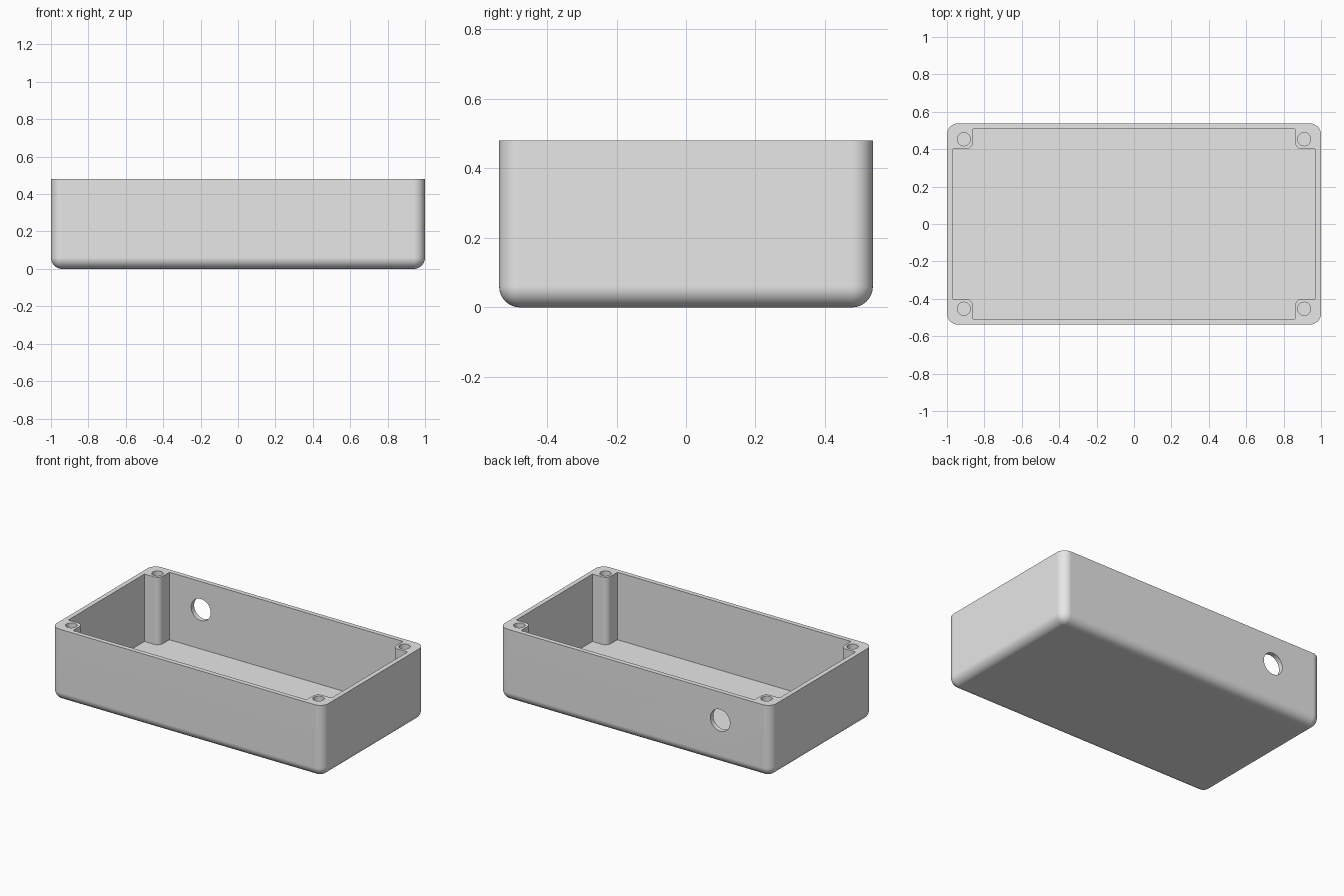
import bpy, bmesh, math
from math import cos, sin, pi
from mathutils import Matrix

cube = bpy.data.objects.get("Cube")
if cube:
    bpy.data.objects.remove(cube, do_unlink=True)

HX, HY, H = 1.0, 0.538, 0.48      # outer half sizes and height
R = 0.06                          # outer corner and bottom rounding
WALL = 0.031
POST_X, POST_Y, POST_R = 0.86, 0.40, 0.04
SCREW_X, SCREW_Y = 0.91, 0.453
STEPS = 10

grey = bpy.data.materials.new("light grey plastic")
grey.use_nodes = True
grey.diffuse_color = (0.8, 0.8, 0.8, 1)
grey.node_tree.nodes["Principled BSDF"].inputs["Base Color"].default_value = (0.8, 0.8, 0.8, 1)


def four_corners(quarter):
    """Repeat the points of the +x +y corner around the outline."""
    out = []
    for sx, sy in ((1, 1), (-1, 1), (-1, -1), (1, -1)):
        pts = [(x * sx, y * sy) for x, y in quarter]
        out += pts if sx == sy else pts[::-1]
    return out


def arc(cx, cy, r, start, end):
    angles = [start + (end - start) * i / STEPS for i in range(STEPS + 1)]
    return [(cx + r * cos(a), cy + r * sin(a)) for a in angles]


def loft(name, rings, matrix=Matrix()):
    """Closed solid through rings given as (outline, z)."""
    bm = bmesh.new()
    loops = [[bm.verts.new((x, y, z)) for x, y in pts] for pts, z in rings]
    for low, high in zip(loops, loops[1:]):
        n = len(low)
        for i in range(n):
            j = (i + 1) % n
            bm.faces.new((low[i], low[j], high[j], high[i]))
    bm.faces.new(loops[0][::-1])
    bm.faces.new(loops[-1])
    bmesh.ops.remove_doubles(bm, verts=bm.verts, dist=1e-5)
    bmesh.ops.recalc_face_normals(bm, faces=bm.faces)
    bm.transform(matrix)
    mesh = bpy.data.meshes.new(name)
    bm.to_mesh(mesh)
    bm.free()
    mesh.materials.append(grey)
    obj = bpy.data.objects.new(name, mesh)
    bpy.context.collection.objects.link(obj)
    return obj


def activate(obj):
    bpy.ops.object.select_all(action='DESELECT')
    obj.select_set(True)
    bpy.context.view_layer.objects.active = obj


def cut(body, cutter):
    cutter.hide_render = True
    mod = body.modifiers.new("cut", 'BOOLEAN')
    mod.operation, mod.solver, mod.object = 'DIFFERENCE', 'EXACT', cutter
    activate(body)
    bpy.ops.object.modifier_apply(modifier=mod.name)
    bpy.data.objects.remove(cutter, do_unlink=True)


def circle(r, n=48):
    return [(r * cos(2 * pi * i / n), r * sin(2 * pi * i / n)) for i in range(n)]


# Outer body with rounded upright corners and rounded bottom edge
rings = []
for i in range(STEPS + 1):
    a = pi / 2 * i / STEPS
    radius = R * sin(a)
    rings.append((four_corners(arc(HX - R, HY - R, radius, 0, pi / 2)), R - R * cos(a)))
rings.append((rings[-1][0], H))
box = loft("enclosure_box", rings)

# Cavity that leaves a rounded screw post in each corner
inner_x, inner_y = HX - WALL, HY - WALL
quarter = [(inner_x, POST_Y)]
quarter += arc(POST_X + POST_R, POST_Y + POST_R, POST_R, -pi / 2, -pi)
quarter.append((POST_X, inner_y))
outline = four_corners(quarter)
cut(box, loft("cavity_cutter", [(outline, WALL), (outline, H + 0.1)]))

# Blind screw holes in the posts
for sx in (-1, 1):
    for sy in (-1, 1):
        place = Matrix.Translation((sx * SCREW_X, sy * SCREW_Y, 0))
        cut(box, loft("screw_cutter", [(circle(0.035), 0.06), (circle(0.035), H + 0.1)], place))

# Round cable hole through the back wall
place = Matrix.Translation((-0.628, HY, 0.292)) @ Matrix.Rotation(pi / 2, 4, 'X')
cut(box, loft("cable_cutter", [(circle(0.072), -0.1), (circle(0.072), 0.1)], place))

# Smooth roundings, crisp edges, flat walls
activate(box)
bpy.ops.object.shade_smooth_by_angle(angle=math.radians(30))
weighted = box.modifiers.new("flat_walls", 'WEIGHTED_NORMAL')
weighted.keep_sharp = True
